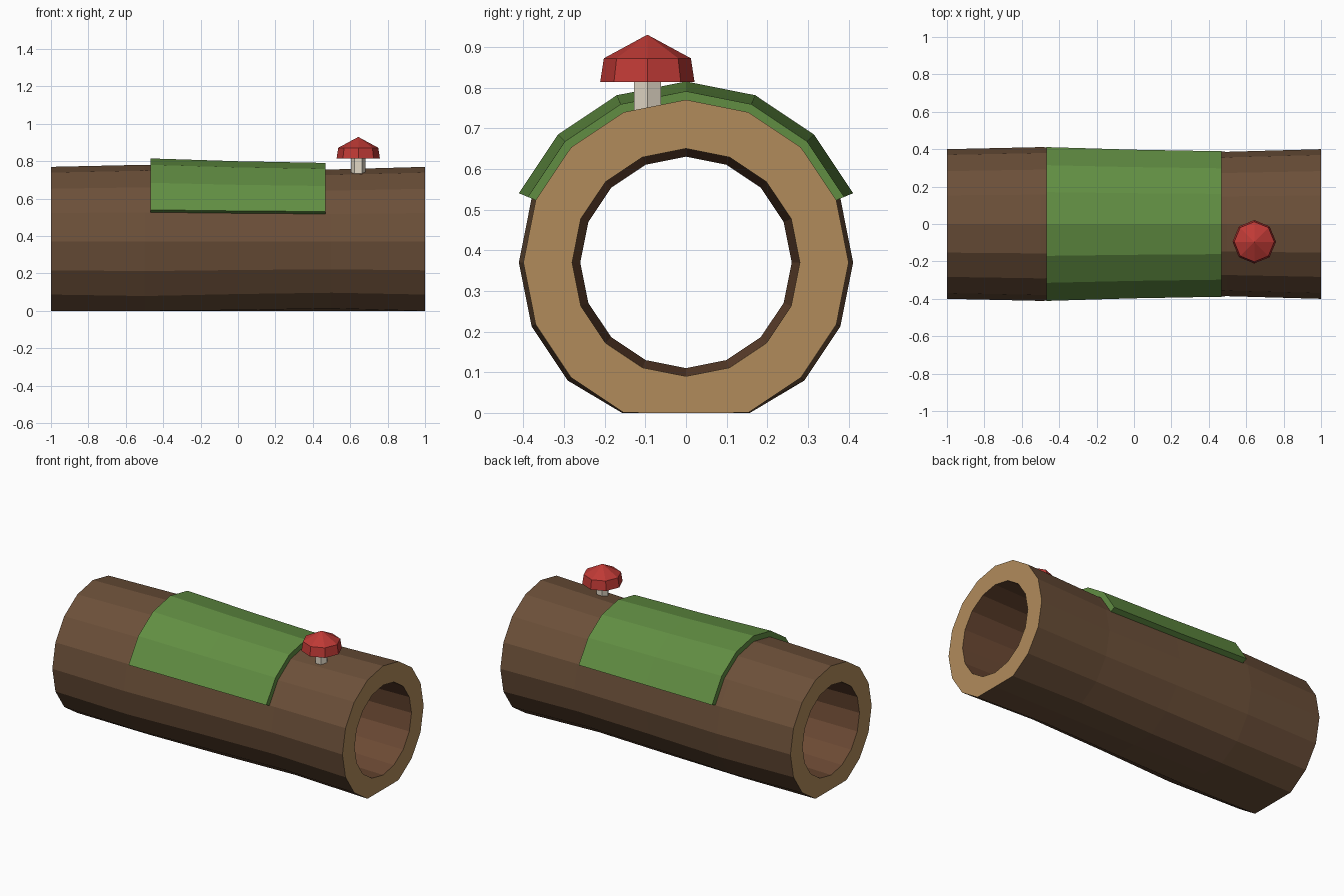
import bpy, bmesh
from math import sin, cos, radians, pi

if "Cube" in bpy.data.objects:
    bpy.data.objects.remove(bpy.data.objects["Cube"])

CZ = 0.37   # height of the log axis
SIDES = 16


def material(name, rgb):
    m = bpy.data.materials.new(name)
    m.diffuse_color = (*rgb, 1)
    m.use_nodes = True
    m.node_tree.nodes["Principled BSDF"].inputs["Base Color"].default_value = m.diffuse_color
    return m


bark = material("bark", (0.15, 0.080, 0.041))
inside = material("inner_wood", (0.15, 0.068, 0.034))
cut = material("cut_wood", (0.44, 0.26, 0.105))
moss = material("moss", (0.12, 0.27, 0.055))
red = material("cap_red", (0.52, 0.042, 0.036))
cream = material("stem_cream", (0.75, 0.68, 0.56))


def finish(bm, name, mats):
    bmesh.ops.recalc_face_normals(bm, faces=bm.faces)
    me = bpy.data.meshes.new(name)
    bm.to_mesh(me)
    bm.free()
    for m in mats:
        me.materials.append(m)
    ob = bpy.data.objects.new(name, me)
    bpy.context.collection.objects.link(ob)
    return ob


def arc(bm, x, r, angles):
    """Vertices round the log axis, angle measured from the top, flattened at the ground."""
    return [bm.verts.new((x, r * sin(a), max(0, CZ + r * cos(a)))) for a in angles]


def bridge(bm, a, b, mat=0, closed=True):
    n = len(a)
    for i in range(n if closed else n - 1):
        j = (i + 1) % n
        bm.faces.new((a[i], a[j], b[j], b[i])).material_index = mat


# Hollow log: outer bark, tapered bore and cut end rings
full = [2 * pi * i / SIDES for i in range(SIDES)]
bm = bmesh.new()
outer = [arc(bm, x, r, full) for x, r in
         ((-1, 0.40), (-0.5, 0.411), (0, 0.396), (0.5, 0.386), (1, 0.40))]
inner = [arc(bm, x, r, full) for x, r in ((-1, 0.28), (0, 0.26), (1, 0.28))]
for rings, mat in ((outer, 0), (inner, 1)):
    for a, b in zip(rings, rings[1:]):
        bridge(bm, a, b, mat)
for end in (0, -1):
    bridge(bm, outer[end], inner[end], 2)
finish(bm, "hollow_log", (bark, inside, cut))

# Moss blanket over the top of the log
span = [radians(22.5 * i) for i in range(-3, 4)]
bm = bmesh.new()
loops = []
for x, r in ((-0.467, 0.445), (0, 0.430), (0.467, 0.421)):
    top = arc(bm, x, r, span)
    under = arc(bm, x, r - 0.037, span)
    loops.append(top + under[::-1])
for a, b in zip(loops, loops[1:]):
    bridge(bm, a, b)
for loop in (loops[0], loops[-1]):
    half = len(loop) // 2
    bridge(bm, loop[:half], loop[half:][::-1], closed=False)
finish(bm, "moss_patch", (moss,))


def lathe(name, profile, sides, mat, centre, apex=None):
    """Faceted upright part from (radius, z) rings."""
    bm = bmesh.new()
    rings = [[bm.verts.new((centre[0] + r * cos(2 * pi * i / sides),
                            centre[1] + r * sin(2 * pi * i / sides), z))
              for i in range(sides)] for r, z in profile]
    for a, b in zip(rings, rings[1:]):
        bridge(bm, a, b)
    bm.faces.new(rings[0])
    if apex is None:
        bm.faces.new(rings[-1])
    else:
        tip = bm.verts.new((*centre, apex))
        for i in range(sides):
            bm.faces.new((rings[-1][i], rings[-1][(i + 1) % sides], tip))
    return finish(bm, name, (mat,))


# Mushroom
spot = (0.643, -0.095)
lathe("mushroom_stem", ((0.038, 0.73), (0.038, 0.82)), 6, cream, spot)
lathe("mushroom_cap", ((0.116, 0.814), (0.107, 0.872)), 8, red, spot, apex=0.93)
